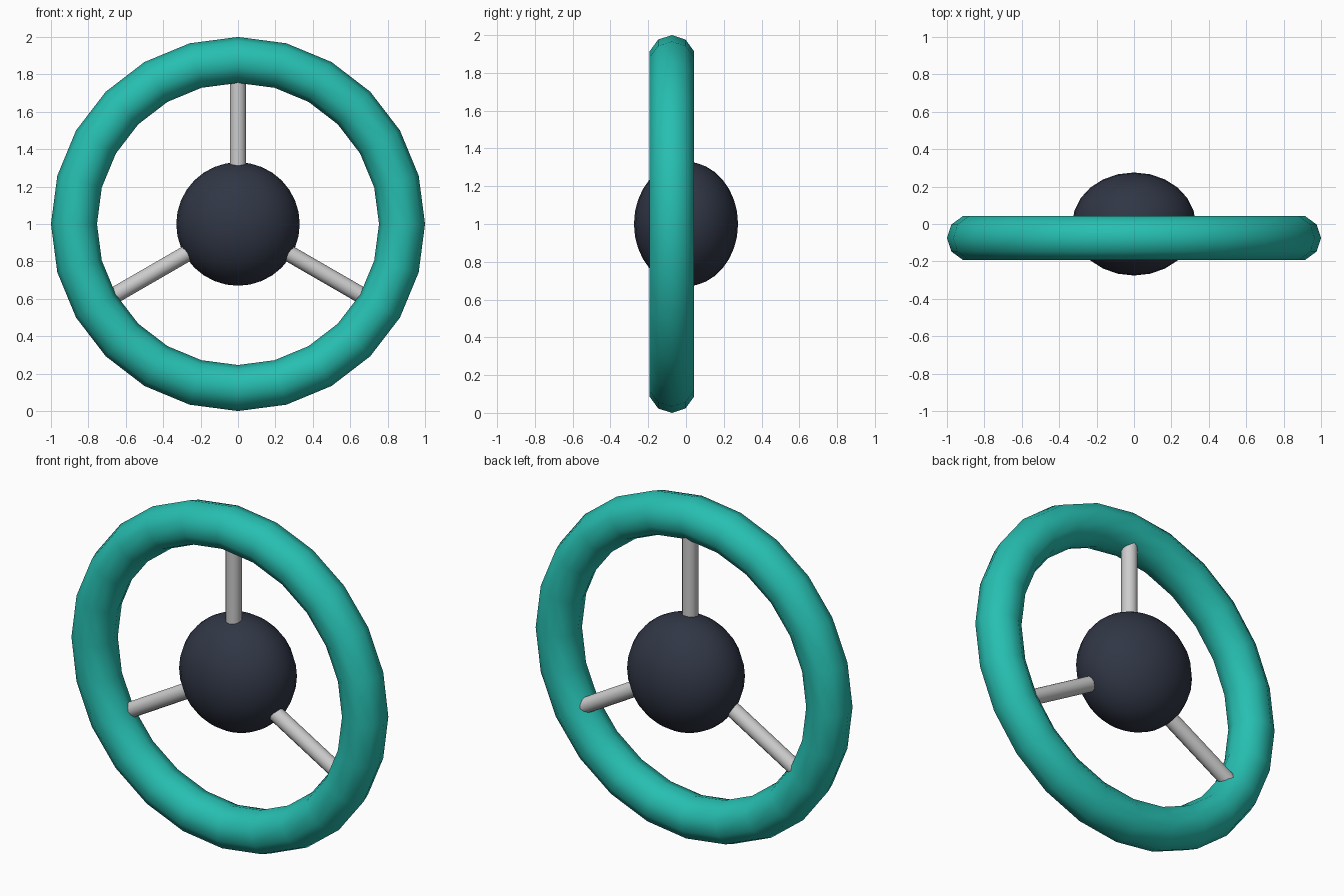
import bpy
from math import radians, sin, cos
from mathutils import Vector

if "Cube" in bpy.data.objects:
    bpy.data.objects.remove(bpy.data.objects["Cube"])

CENTRE_Z = 1.0


def material(name, colour):
    mat = bpy.data.materials.new(name)
    mat.diffuse_color = (*colour, 1)
    mat.use_nodes = True
    mat.node_tree.nodes["Principled BSDF"].inputs["Base Color"].default_value = mat.diffuse_color
    return mat


def finish(name, mat):
    obj = bpy.context.object
    obj.name = name
    obj.data.materials.append(mat)
    bpy.ops.object.shade_smooth_by_angle(angle=radians(50))
    return obj


teal = material("teal", (0.02, 0.52, 0.44))
dark = material("dark", (0.03, 0.037, 0.06))
light = material("light_metal", (0.68, 0.68, 0.71))

# Rim, slightly in front of the hub
bpy.ops.mesh.primitive_torus_add(
    major_radius=0.877, minor_radius=0.123, major_segments=24, minor_segments=10,
    location=(0, -0.075, CENTRE_Z), rotation=(radians(90), 0, 0))
finish("rim", teal)

# Hub, a ball flattened front to back
bpy.ops.mesh.primitive_uv_sphere_add(
    segments=24, ring_count=16, radius=0.33, location=(0, 0, CENTRE_Z))
bpy.context.object.scale = (1, 0.835, 1)
bpy.ops.object.transform_apply(location=False, rotation=False, scale=True)
finish("hub", dark)

# Three spokes running from inside the hub into the rim
inner, outer = 0.2, 0.85
for i in range(3):
    a = radians(90 + 120 * i)
    direction = Vector((cos(a), 0, sin(a)))
    middle = direction * (inner + outer) / 2 + Vector((0, -0.038, CENTRE_Z))
    bpy.ops.mesh.primitive_cylinder_add(
        vertices=12, radius=0.044, depth=outer - inner, location=middle,
        rotation=direction.to_track_quat('Z', 'Y').to_euler())
    finish(f"spoke_{i + 1}", light)
